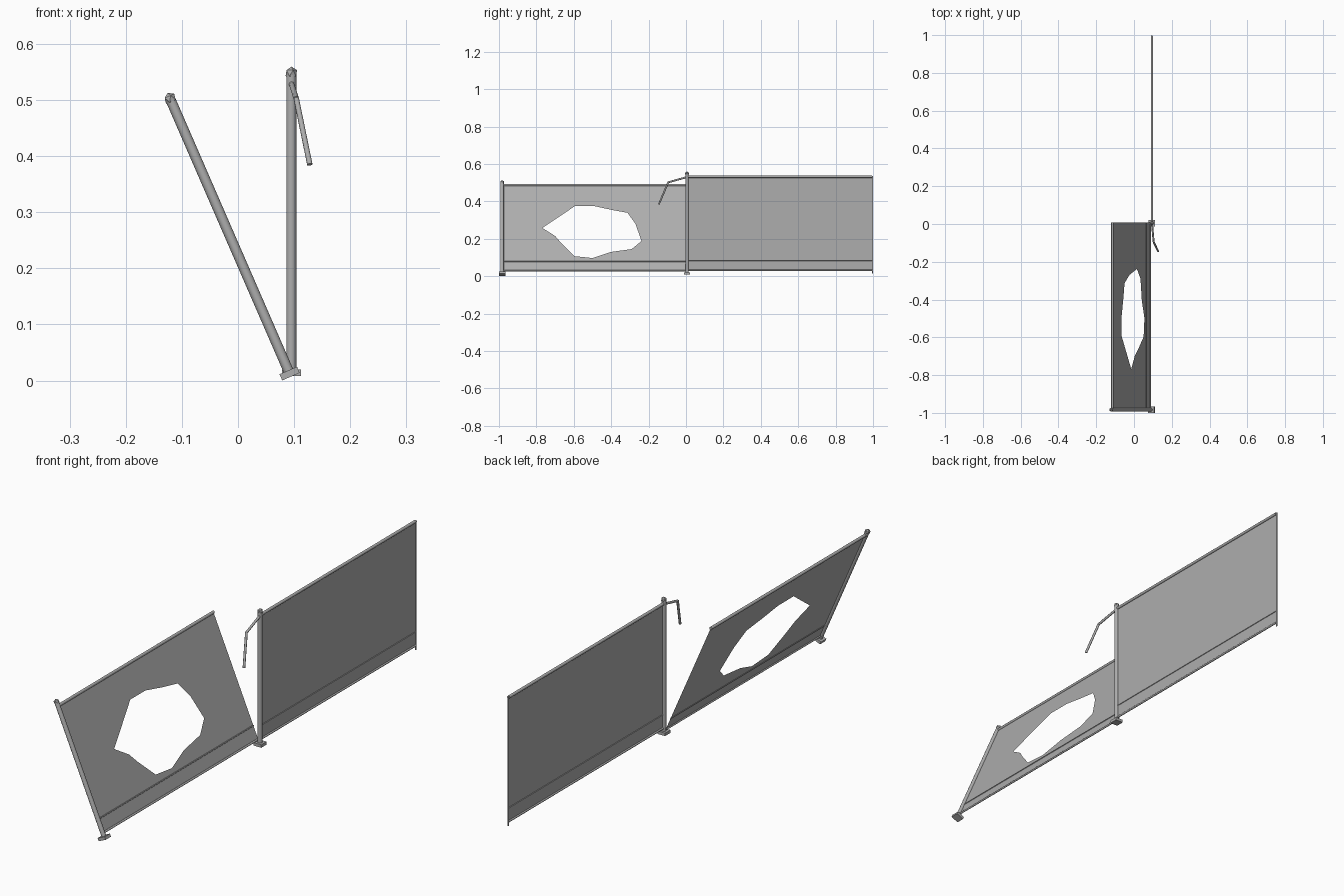
import bpy, bmesh, math
from mathutils import Vector, Matrix

if "Cube" in bpy.data.objects:
    bpy.data.objects.remove(bpy.data.objects["Cube"])

def material(name, v):
    m = bpy.data.materials.new(name)
    m.diffuse_color = (v, v, v, 1)
    m.use_nodes = True
    m.node_tree.nodes["Principled BSDF"].inputs["Base Color"].default_value = m.diffuse_color
    return m

STEEL = material("galvanised steel", 0.42)
MESH = material("wire mesh grey", 0.42)
L = 0.99            # post spacing

def finish(name, bm, mat, frame, smooth=False):
    bm.transform(frame)
    me = bpy.data.meshes.new(name)
    bm.to_mesh(me)
    bm.free()
    me.materials.append(mat)
    ob = bpy.data.objects.new(name, me)
    bpy.context.collection.objects.link(ob)
    if smooth:
        bpy.context.view_layer.objects.active = ob
        ob.select_set(True)
        bpy.ops.object.shade_smooth_by_angle(angle=math.radians(50))
        ob.select_set(False)

def rod(name, a, b, r, frame, sides=12):
    a, b = Vector(a), Vector(b)
    d = b - a
    bm = bmesh.new()
    bmesh.ops.create_cone(bm, cap_ends=True, segments=sides, radius1=r, radius2=r, depth=d.length)
    m = Matrix.Translation((a + b) / 2) @ d.to_track_quat('Z', 'Y').to_matrix().to_4x4()
    finish(name, bm, STEEL, frame @ m, True)

def section(tag, frame, hole=None):
    # post, foot plate and faceted cap
    rod(tag + "_post", (0, 0, 0), (0, 0, 0.535), 0.009, frame)
    bm = bmesh.new()
    bmesh.ops.create_cube(bm, size=1, matrix=Matrix.Diagonal((0.034, 0.034, 0.012, 1)))
    finish(tag + "_foot", bm, STEEL, frame)
    bm = bmesh.new()
    bmesh.ops.create_icosphere(bm, subdivisions=1, radius=0.0115, matrix=Matrix.Translation((0, 0, 0.534)))
    finish(tag + "_cap", bm, STEEL, frame)
    # rails and tension wire
    rod(tag + "_top_rail", (0, 0, 0.518), (0, L, 0.518), 0.006, frame)
    rod(tag + "_bottom_rail", (0, 0, 0.017), (0, L, 0.017), 0.004, frame, 8)
    rod(tag + "_tension_wire", (0, 0, 0.071), (0, L, 0.071), 0.0025, frame, 6)
    # mesh sheet, with torn hole if given
    bm = bmesh.new()
    loops = [[(0, 0.016), (L, 0.016), (L, 0.518), (0, 0.518)]] + ([hole] if hole else [])
    edges = []
    for pts in loops:
        vs = [bm.verts.new((0, y, z)) for y, z in pts]
        edges += [bm.edges.new((vs[i - 1], vs[i])) for i in range(len(vs))]
    bmesh.ops.triangle_fill(bm, edges=edges, use_beauty=True, normal=(1, 0, 0))
    finish(tag + "_mesh_sheet", bm, MESH, frame)

# upright section
up = Matrix.Translation((0.095, 0.005, 0.014))
section("upright", up)
rod("end_bar", (0, L + 0.002, 0), (0, L + 0.002, 0.522), 0.003, up, 6)

# leaning section with torn hole (points are world y, z)
tilt = math.radians(23.5)
lean = Matrix.Translation((0.092, -0.983, 0.0125)) @ Matrix.Rotation(-tilt, 4, 'Y')
torn = [(-.768, .258), (-.69, .31), (-.592, .376), (-.495, .376), (-.4, .355), (-.313, .339), (-.27, .28),
        (-.238, .188), (-.29, .145), (-.404, .129), (-.5, .097), (-.597, .107), (-.667, .177), (-.70, .215)]
section("leaning", lean, [(y + 0.983, (z - 0.0125) / math.cos(tilt)) for y, z in torn])

# broken rail stub hanging from the upright post
bend = Vector((0.104, -0.095, 0.502))
rod("broken_rail_upper", (0.095, 0.005, 0.53), bend, 0.005, Matrix(), 8)
rod("broken_rail_lower", bend, (0.128, -0.145, 0.385), 0.005, Matrix(), 8)
bm = bmesh.new()
bmesh.ops.create_icosphere(bm, subdivisions=1, radius=0.005, matrix=Matrix.Translation(bend))
finish("broken_rail_bend", bm, STEEL, Matrix())
